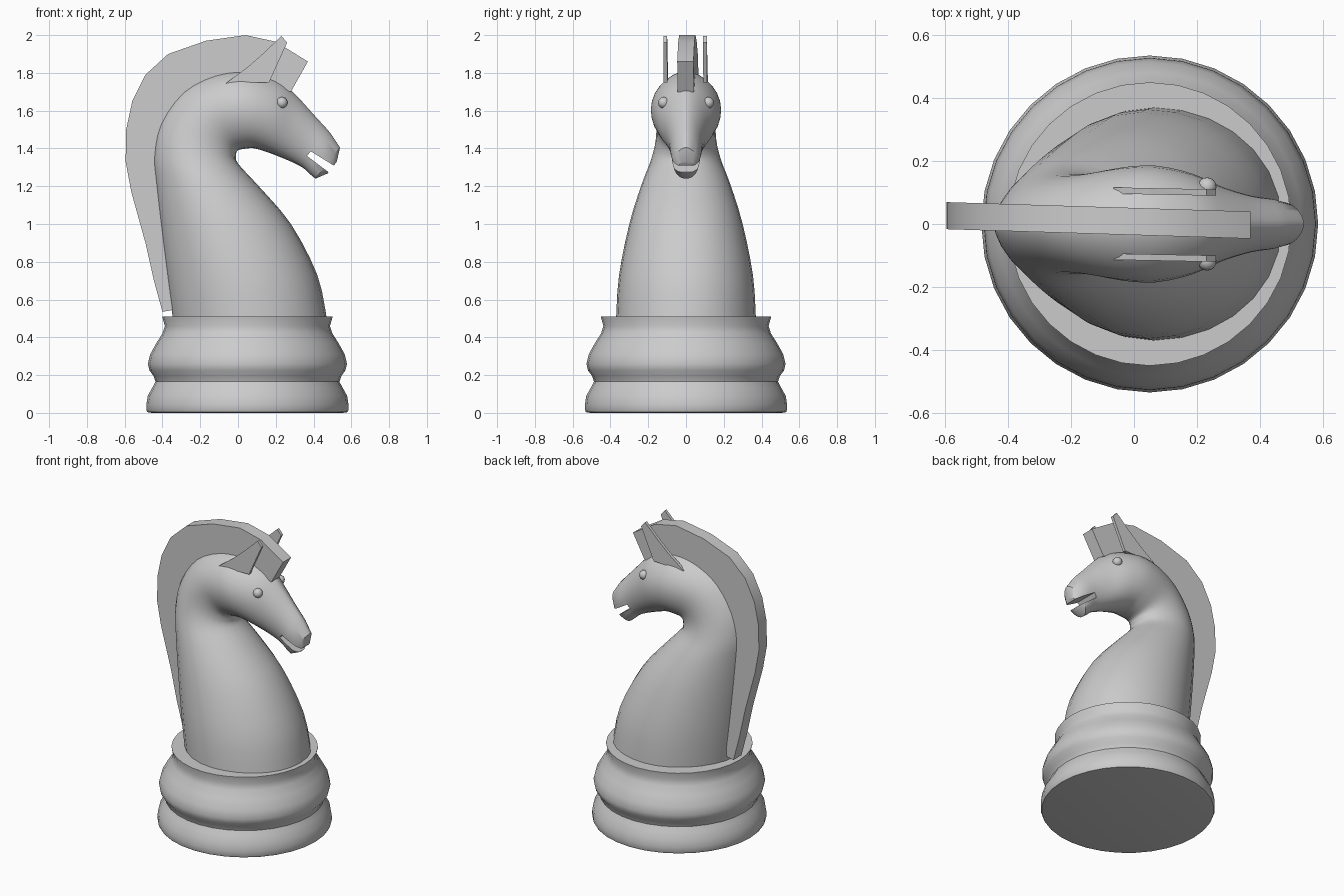
import bpy, math
from mathutils import Vector

if "Cube" in bpy.data.objects:
    bpy.data.objects.remove(bpy.data.objects["Cube"])


def make(name, verts, faces, angle=None):
    me = bpy.data.meshes.new(name)
    me.from_pydata(verts, [], faces)
    ob = bpy.data.objects.new(name, me)
    bpy.context.collection.objects.link(ob)
    bpy.ops.object.select_all(action='DESELECT')
    ob.select_set(True)
    bpy.context.view_layer.objects.active = ob
    bpy.ops.object.mode_set(mode='EDIT')
    bpy.ops.mesh.select_all(action='SELECT')
    bpy.ops.mesh.normals_make_consistent(inside=False)
    bpy.ops.object.mode_set(mode='OBJECT')
    if angle:
        bpy.ops.object.shade_smooth_by_angle(angle=math.radians(angle))
    return ob


def loft(name, rings, angle):
    n = len(rings[0])
    verts = [v for r in rings for v in r]
    faces = [[i * n + j, i * n + (j + 1) % n, (i + 1) * n + (j + 1) % n, (i + 1) * n + j]
             for i in range(len(rings) - 1) for j in range(n)]
    faces += [list(range(n)), list(range(len(verts) - n, len(verts)))]
    return make(name, verts, faces, angle)


def prism(name, pts, y0, y1, shear=0.0, angle=None):
    n = len(pts)
    verts = [(x, y + shear * x, z) for y in (y0, y1) for x, z in pts]
    faces = [[i, (i + 1) % n, n + (i + 1) % n, n + i] for i in range(n)]
    faces += [list(range(n)), list(range(n, 2 * n))]
    return make(name, verts, faces, angle)


# turned base
profile = [(.505, 0), (.53, .004), (.535, .015), (.535, .045), (.528, .09), (.503, .135),
           (.487, .165), (.497, .195), (.519, .225), (.527, .26), (.515, .31),
           (.482, .37), (.45, .42), (.437, .46), (.45, .505), (.45, .51)]
SEG = 32
loft("base", [[(.05 + r * math.cos(2 * math.pi * k / SEG), r * math.sin(2 * math.pi * k / SEG), z)
               for k in range(SEG)] for r, z in profile], 40)

# neck and head: crest point (x, z), throat point (x, z), half width
stations = [
    (-.345, .50, .47, .50, .37), (-.375, .72, .42, .73, .355),
    (-.41, 1.0, .28, 1.0, .30), (-.435, 1.22, .11, 1.20, .235),
    (-.445, 1.36, .0, 1.32, .185), (-.41, 1.53, -.01, 1.365, .16),
    (-.29, 1.70, .0, 1.39, .16), (-.12, 1.79, .05, 1.40, .18),
    (.05, 1.81, .09, 1.40, .185), (.20, 1.765, .17, 1.375, .16),
    (.29, 1.70, .27, 1.335, .118), (.40, 1.58, .34, 1.30, .09),
    (.49, 1.48, .38, 1.265, .08), (.54, 1.405, .41, 1.24, .068),
    (.523, 1.33, .475, 1.268, .045)]


def spline(a, b, c, d, t):
    return [.5 * (2 * q + (r - p) * t + (2 * p - 5 * q + 4 * r - s) * t * t
                  + (3 * q - p - 3 * r + s) * t ** 3) for p, q, r, s in zip(a, b, c, d)]


def section(s, n=28):
    bx, bz, fx, fz, w = s
    pts = []
    for k in range(n):
        t = 2 * math.pi * k / n
        u = (1 - math.cos(t)) / 2
        y = abs(math.sin(t)) ** (1.25 if u < .5 else .95) * w
        pts.append((bx + (fx - bx) * u, math.copysign(y, math.sin(t)), bz + (fz - bz) * u))
    return pts


rows = []
last = len(stations) - 1
for i in range(last):
    a, b = stations[max(i - 1, 0)], stations[i]
    c, d = stations[i + 1], stations[min(i + 2, last)]
    steps = 3 if i < last - 2 else 1
    rows += [spline(a, b, c, d, k / steps) for k in range(steps)]
rows.append(stations[-1])
body = loft("neck_and_head", [section(r) for r in rows], 35)

# mouth slot
cutter = prism("mouth_cutter", [(.385, 1.385), (.60, 1.252), (.56, 1.214), (.365, 1.36)], -.2, .2)
mod = body.modifiers.new("mouth", 'BOOLEAN')
mod.operation, mod.object, mod.solver = 'DIFFERENCE', cutter, 'EXACT'
bpy.context.view_layer.objects.active = body
bpy.ops.object.modifier_apply(modifier="mouth")
bpy.data.objects.remove(cutter)

# upright mane, slightly skewed
outer = [(-.40, .535), (-.445, .70), (-.49, .90), (-.565, 1.17), (-.595, 1.33), (-.592, 1.50),
         (-.56, 1.65), (-.49, 1.79), (-.37, 1.90), (-.17, 1.97), (.04, 2.0), (.20, 1.965), (.37, 1.86)]
inner = [(.28, 1.70), (.15, 1.74), (.0, 1.76), (-.12, 1.74), (-.25, 1.67), (-.35, 1.55),
         (-.40, 1.40), (-.40, 1.22), (-.375, .95), (-.345, .70), (-.345, .545)]
prism("mane", outer + inner, -.035, .051, -.031, 30)

# ears and eyes
ear = [(-.065, 1.745), (.05, 1.83), (.13, 1.90), (.23, 1.995), (.26, 1.96), (.21, 1.85), (.165, 1.75)]
for side, s in (("left", 1), ("right", -1)):
    prism("ear_" + side, ear, s * .095, s * .115, -.02)
    bpy.ops.mesh.primitive_uv_sphere_add(segments=16, ring_count=10, radius=.03,
                                         location=(.232, s * .118, 1.642))
    bpy.context.object.name = "eye_" + side
    bpy.ops.object.shade_smooth()
